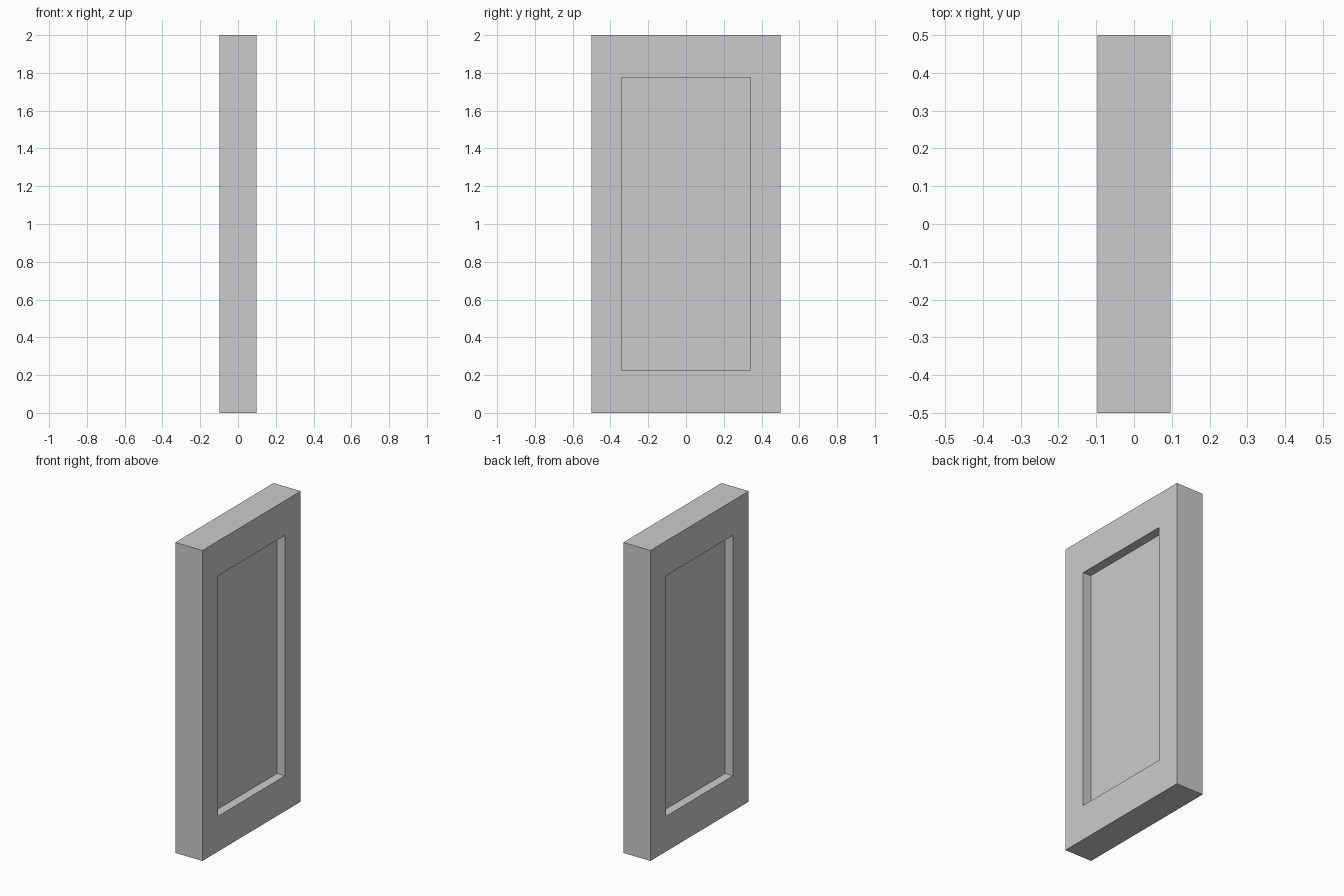
import bpy, bmesh
from mathutils import Vector

if "Cube" in bpy.data.objects:
    bpy.data.objects.remove(bpy.data.objects["Cube"])

THICK, WIDTH, HEIGHT = 0.194, 1.0, 2.0
OPEN_Y, OPEN_Z0, OPEN_Z1 = 0.341, 0.227, 1.776
DEPTH = 0.058

# Door slab
bm = bmesh.new()
bmesh.ops.create_cube(bm, size=1)
for v in bm.verts:
    v.co = Vector((v.co.x * THICK, v.co.y * WIDTH, (v.co.z + 0.5) * HEIGHT))

# Recessed panel on both broad faces
bm.normal_update()
for face in [f for f in bm.faces if abs(f.normal.x) > 0.9]:
    side = 1 if face.normal.x > 0 else -1
    bmesh.ops.inset_individual(bm, faces=[face], thickness=0.1)
    for v in face.verts:
        v.co.y = OPEN_Y if v.co.y > 0 else -OPEN_Y
        v.co.z = OPEN_Z1 if v.co.z > HEIGHT / 2 else OPEN_Z0
    bmesh.ops.inset_individual(bm, faces=[face], thickness=0.01)
    for v in face.verts:
        v.co = Vector((side * (THICK / 2 - DEPTH),
                       OPEN_Y if v.co.y > 0 else -OPEN_Y,
                       OPEN_Z1 if v.co.z > HEIGHT / 2 else OPEN_Z0))

bmesh.ops.recalc_face_normals(bm, faces=bm.faces)
mesh = bpy.data.meshes.new("panelled_door")
bm.to_mesh(mesh)
bm.free()
bpy.context.collection.objects.link(bpy.data.objects.new("panelled_door", mesh))
